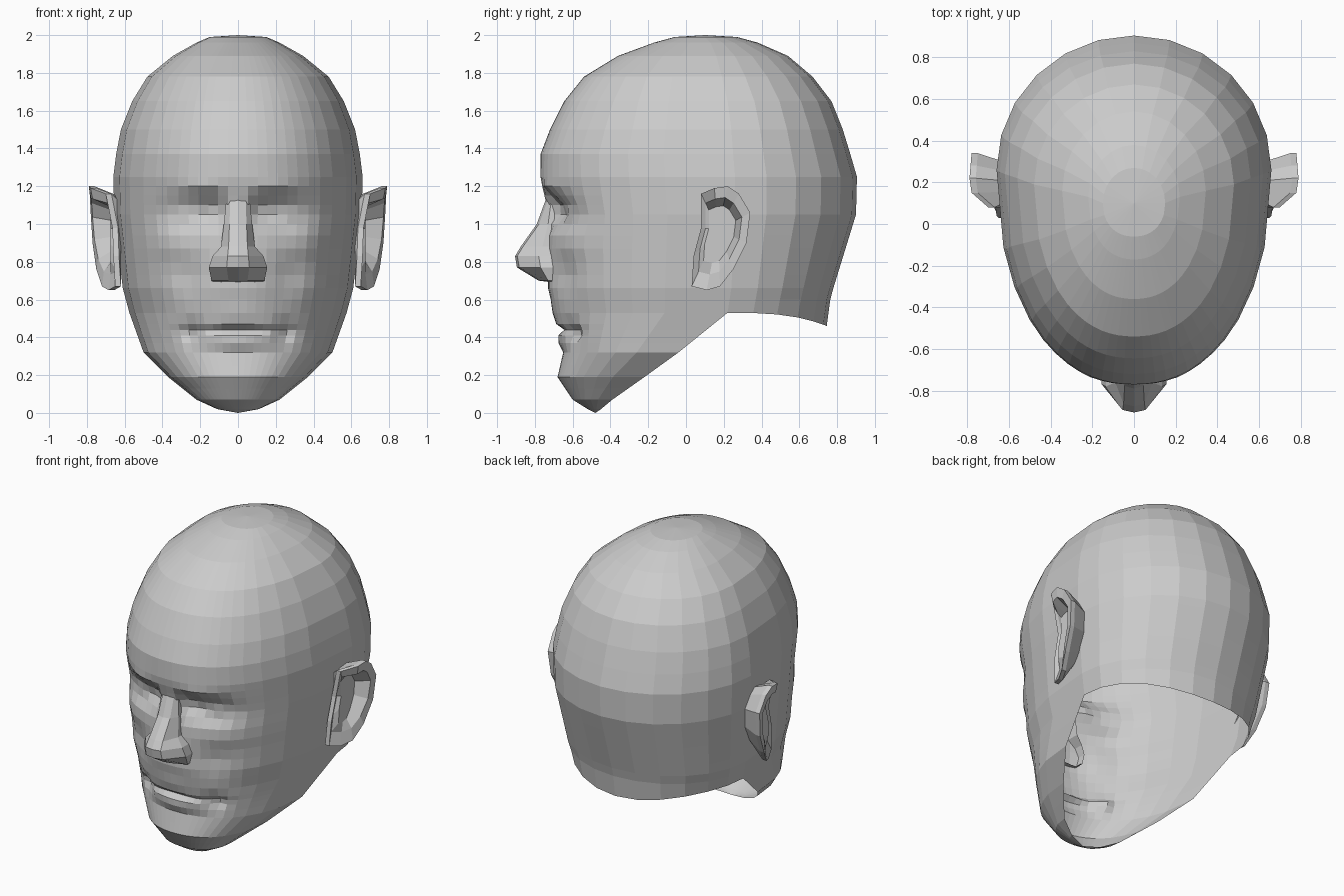
import bpy, bmesh, math

if "Cube" in bpy.data.objects:
    bpy.data.objects.remove(bpy.data.objects["Cube"])

# z, half width, front y, y of widest point, back y
PROFILE = [
    (0.00, 0.00, -.48, -.48, .73), (0.02, .11, -.52, -.45, .73), (0.07, .22, -.60, -.39, .73),
    (0.19, .37, -.68, -.22, .73), (0.32, .50, -.65, -.04, .73), (0.53, .575, -.70, .22, .745),
    (0.66, .61, -.73, .24, .78), (1.05, .655, -.73, .26, .90), (1.25, .66, -.77, .26, .905),
    (1.37, .645, -.77, .25, .87), (1.50, .62, -.72, .24, .83), (1.65, .56, -.645, .22, .77),
    (1.78, .48, -.54, .19, .67), (1.89, .345, -.36, .16, .54), (1.96, .22, -.17, .13, .38),
    (1.99, .15, -.06, .10, .27)]

ROWS = [.02, .07, .13, .19, .25, .32, .37, .41, .44, .47, .53, .60, .66, .73, .80, .87, .94, 1.0,
        1.05, 1.1, 1.15, 1.2, 1.25, 1.37, 1.5, 1.65, 1.78, 1.89, 1.96, 1.99]
SIDE = [0, .08, .16, .24, .32, .40, .48, .57, .66, .76, .87, .95, 1]
NECK_ROW = ROWS.index(.53)

# facial relief: x, z, x spread, z spread, push towards the back
RELIEF = [
    (.24, 1.06, .13, .08, .08), (.12, 1.09, .05, .07, .05), (.27, 1.06, .06, .035, -.035),
    (.20, 1.21, .12, .03, -.02), (.38, .90, .10, .07, -.02), (.27, .72, .09, .11, .035),
    (.25, .42, .05, .05, .05), (0, .44, .20, .016, .035), (0, .38, .12, .03, -.015),
    (0, .51, .10, .03, -.01)]


def profile(z):
    for a, b in zip(PROFILE, PROFILE[1:]):
        if z <= b[0]:
            t = (z - a[0]) / (b[0] - a[0])
            return [p + (q - p) * t for p, q in zip(a[1:], b[1:])]
    return PROFILE[-1][1:]


def relief(x, z):
    return sum(d * math.exp(-((x - cx) / sx) ** 2 - ((z - cz) / sz) ** 2)
               for cx, cz, sx, sz, d in RELIEF)


def finish(bm, name, merge):
    bmesh.ops.recalc_face_normals(bm, faces=bm.faces)
    me = bpy.data.meshes.new(name)
    bm.to_mesh(me)
    bm.free()
    ob = bpy.data.objects.new(name, me)
    bpy.context.collection.objects.link(ob)
    mod = ob.modifiers.new("mirror", 'MIRROR')
    mod.use_mirror_merge = merge
    mod.merge_threshold = 0.0005
    return ob


def bridge(bm, a, b, closed=False):
    n = len(a)
    for i in range(n if closed else n - 1):
        j = (i + 1) % n
        bm.faces.new((a[i], a[j], b[j], b[i]))


# Head shell: half rings, the back half starting at the neck opening
bm = bmesh.new()
chin = bm.verts.new((0, -.48, 0))
prev = None
for k, z in enumerate(ROWS):
    w, f, c, b = profile(z)
    ring = []
    for s in SIDE:
        x = w * s
        y = c - (c - f) * (1 - s ** 2.2) ** (1 / 2.2)
        ring.append(bm.verts.new((x, y + relief(x, z), z)))
    if k >= NECK_ROW:
        for i in range(1, 7):
            a = math.radians(90 + 15 * i)
            t = -math.cos(a)
            drop = .07 * t ** 3 if k == NECK_ROW else 0
            x = 0 if i == 6 else w * math.sin(a)
            ring.append(bm.verts.new((x, c + (b - c) * t, z - drop)))
    if prev is None:
        for p, q in zip(ring, ring[1:]):
            bm.faces.new((chin, q, p))
    else:
        n = min(len(prev), len(ring))
        bridge(bm, prev[:n], ring[:n])
    prev = ring
crown = bm.verts.new((0, .1, 2.0))
for p, q in zip(prev, prev[1:]):
    bm.faces.new((p, q, crown))
finish(bm, "head", True)

# Nose: z, ridge y, ridge half width, base half width, flank y, root y
NOSE = [(1.15, -.735, .04, .06, -.71, -.67), (1.0, -.79, .045, .075, -.73, -.64),
        (.88, -.875, .05, .09, -.76, -.64), (.83, -.905, .055, .135, -.78, -.65),
        (.77, -.895, .06, .155, -.77, -.65), (.70, -.78, .05, .14, -.73, -.65),
        (.69, -.70, .04, .12, -.69, -.65)]
bm = bmesh.new()
prev = None
for z, ry, rw, bw, fy, by in NOSE:
    row = [bm.verts.new(p) for p in ((0, ry, z), (rw, ry + .012, z), (bw, fy, z), (bw, by, z))]
    if prev:
        bridge(bm, prev, row)
    prev = row
finish(bm, "nose", True)

# Ears: outline of rim (x, y, z), shrunk inwards for root, inner rim and hollow
RIM = [(.70, .08, 1.16), (.78, .15, 1.19), (.79, .22, 1.20), (.785, .28, 1.16), (.78, .34, 1.06),
       (.77, .32, .90), (.75, .25, .76), (.72, .18, .67), (.685, .11, .65), (.65, .03, .67),
       (.66, .04, .83), (.665, .08, .98)]


def ear_ring(bm, scale, shift, flat=None):
    out = []
    for x, y, z in RIM:
        out.append(bm.verts.new((x + shift if flat is None else flat,
                                 .17 + (y - .17) * scale, .97 + (z - .97) * scale)))
    return out


bm = bmesh.new()
rings = [ear_ring(bm, .75, 0, .62), ear_ring(bm, 1, -.03), ear_ring(bm, 1, 0),
         ear_ring(bm, .74, -.01), ear_ring(bm, .55, 0, .675)]
for a, b in zip(rings, rings[1:]):
    bridge(bm, a, b, True)
bm.faces.new(rings[-1])
finish(bm, "ears", False)
